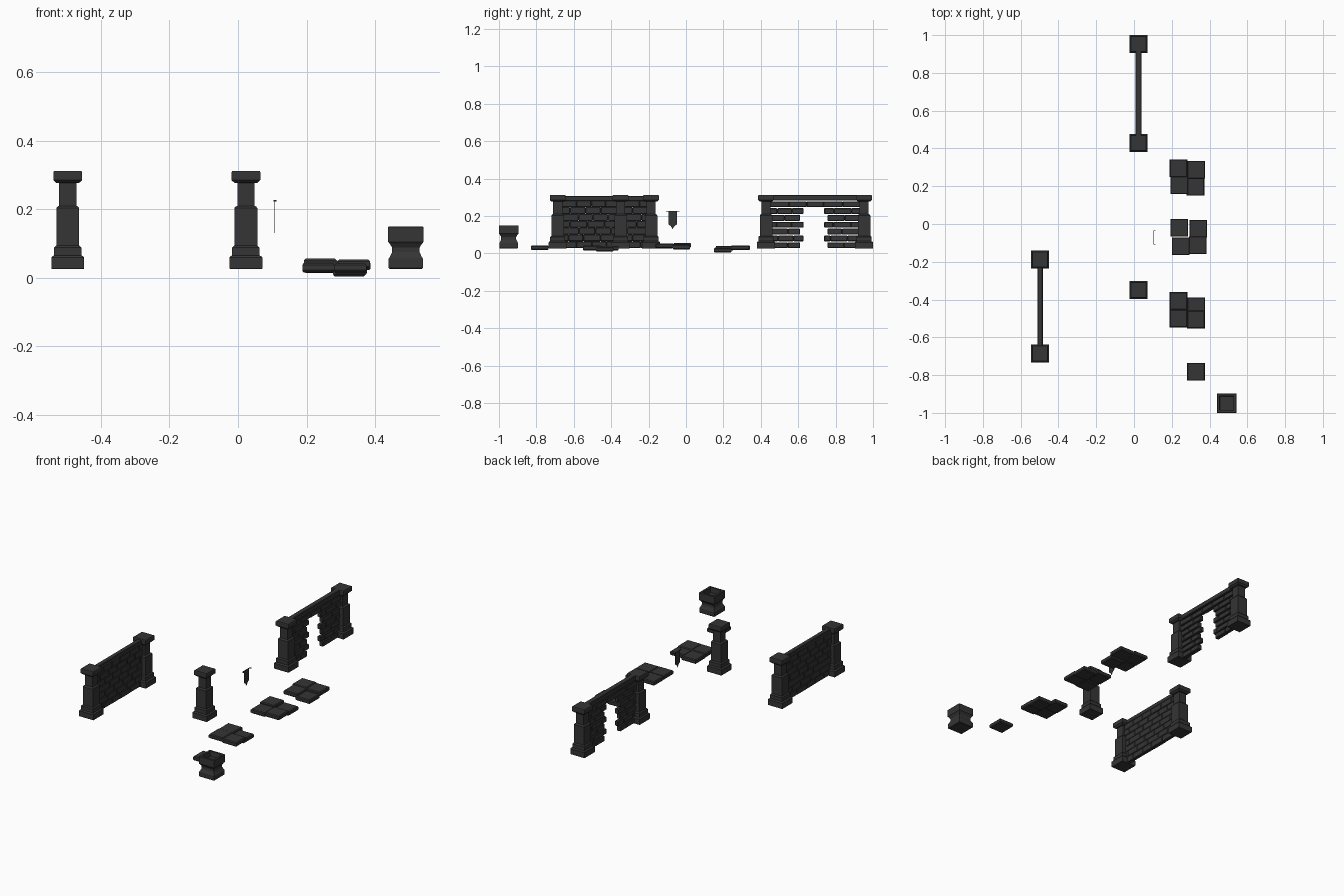
import bpy, bmesh, random
from mathutils import Matrix, Vector

random.seed(4)
if "Cube" in bpy.data.objects:
    bpy.data.objects.remove(bpy.data.objects["Cube"])

stone = bpy.data.materials.new("dark stone")
stone.use_nodes = True
GREY = (0.035, 0.035, 0.035, 1)
stone.diffuse_color = GREY
stone.node_tree.nodes["Principled BSDF"].inputs["Base Color"].default_value = GREY


def finish(bm, name):
    bmesh.ops.recalc_face_normals(bm, faces=bm.faces)
    mesh = bpy.data.meshes.new(name)
    bm.to_mesh(mesh)
    bm.free()
    mesh.materials.append(stone)
    obj = bpy.data.objects.new(name, mesh)
    bpy.context.collection.objects.link(obj)
    return obj


def square_stack(name, x, y, profile):
    """Square rings of (half width, height) joined into a closed solid."""
    bm = bmesh.new()
    rings = [[bm.verts.new((x + sx * h, y + sy * h, z))
              for sx, sy in ((-1, -1), (1, -1), (1, 1), (-1, 1))] for h, z in profile]
    for a, b in zip(rings, rings[1:]):
        for i in range(4):
            j = (i + 1) % 4
            bm.faces.new((a[i], a[j], b[j], b[i]))
    bm.faces.new(rings[0][::-1])
    bm.faces.new(rings[-1])
    return finish(bm, name)


def add_box(bm, x, y0, y1, z0, z1, thick, bevel=0.003):
    m = Matrix.Translation((x, (y0 + y1) / 2, (z0 + z1) / 2)) @ Matrix.Diagonal(
        (thick, y1 - y0, z1 - z0, 1))
    verts = bmesh.ops.create_cube(bm, size=1, matrix=m)["verts"]
    if bevel:
        edges = {e for v in verts for e in v.link_edges}
        bmesh.ops.bevel(bm, geom=list(edges), offset=bevel, segments=1, affect="EDGES")


# Pillars: plinth, step, two shafts and a flared cap
PILLAR = [(.046, .025), (.048, .028), (.048, .059), (.045, .063), (.040, .065),
          (.040, .088), (.036, .092), (.0335, .094), (.0335, .203), (.030, .208),
          (.025, .210), (.025, .276), (.032, .276), (.042, .285), (.042, .308), (.040, .312)]
WALL_X, GATE_X = -.497, .023
for name, x, y in (("wall_pillar_front", WALL_X, -.686), ("wall_pillar_back", WALL_X, -.187),
                   ("lone_pillar", GATE_X, -.35),
                   ("gate_pillar_front", GATE_X, .428), ("gate_pillar_back", GATE_X, .952)):
    square_stack(name, x, y, PILLAR)

ROWS, BASE, PITCH = 7, .028, .0365


def brick_run(bm, x, y0, y1, z, height, thick, length, shift):
    """Row of bricks between y0 and y1, first one shortened by shift."""
    y = y0
    step = length - shift
    while y < y1 - .01:
        end = min(y + step + random.uniform(-.01, .01), y1)
        if y1 - end < .025:
            end = y1
        add_box(bm, x, y, end, z, z + height, thick * random.uniform(.8, 1))
        y, step = end, length


# Solid wall of staggered bricks with a coping
bm = bmesh.new()
for r in range(ROWS):
    brick_run(bm, WALL_X, -.665, -.208, BASE + r * PITCH, .0365, .026, .085, (r % 2) * .042)
finish(bm, "wall_bricks")
bm = bmesh.new()
add_box(bm, WALL_X, -.665, -.208, .28, .306, .028)
finish(bm, "wall_coping")

# Broken wall: ragged opening below a full top row
bm = bmesh.new()
for r in range(ROWS):
    z = BASE + r * PITCH
    rag = (r % 2) * .018
    shift = (r % 2) * .042
    if r == ROWS - 1:
        brick_run(bm, GATE_X, .45, .93, z, .031, .027, .095, shift)
    else:
        brick_run(bm, GATE_X, .45, .61 + rag, z, .031, .027, .085, shift)
        brick_run(bm, GATE_X, .757 - rag, .93, z, .031, .027, .085, shift)
finish(bm, "gate_bricks")
bm = bmesh.new()
add_box(bm, GATE_X, .45, .93, .283, .312, .032)
finish(bm, "gate_beam")

# Floor slabs in loose groups of four, and one on its own
SLABS = {
    "back": [(.235, .295, .018), (.24, .205, .014), (.33, .287, .018), (.325, .197, .004)],
    "middle": [(.24, -.02, .031), (.34, -.025, .022), (.247, -.118, .026), (.338, -.113, .028)],
    "front": [(.235, -.408, .015), (.235, -.5, .018), (.33, -.435, .01), (.328, -.505, .016)],
    "single": [(.328, -.782, .017)],
}
for group, slabs in SLABS.items():
    for i, (x, y, z) in enumerate(slabs):
        square_stack(f"{group}_slab_{i + 1}", x, y,
                     [(.043, z), (.047, z + .005), (.047, z + .02), (.043, z + .025)])

# Planter with a waist and a hollow top
square_stack("planter", .49, -.948,
             [(.047, .026), (.050, .029), (.050, .056), (.046, .062), (.040, .075),
              (.040, .088), (.046, .098), (.0515, .105), (.0515, .148), (.049, .150),
              (.038, .150), (.036, .120)])

# Hanging banner: bracket rod with two returns and a pointed cloth
bm = bmesh.new()
add_box(bm, .105, -.108, -.035, .223, .227, .003, 0)
for y in (-.108, -.038):
    add_box(bm, .109, y, y + .003, .223, .227, .008, 0)
finish(bm, "banner_rod")
bm = bmesh.new()
outline = [(-.094, .224), (-.094, .155), (-.082, .147), (-.0715, .130),
           (-.061, .147), (-.049, .155), (-.049, .224)]
face = bm.faces.new([bm.verts.new((.105, y, z)) for y, z in outline])
side = bmesh.ops.extrude_face_region(bm, geom=[face])["geom"]
bmesh.ops.translate(bm, vec=Vector((.0015, 0, 0)),
                    verts=[v for v in side if isinstance(v, bmesh.types.BMVert)])
finish(bm, "banner_cloth")
